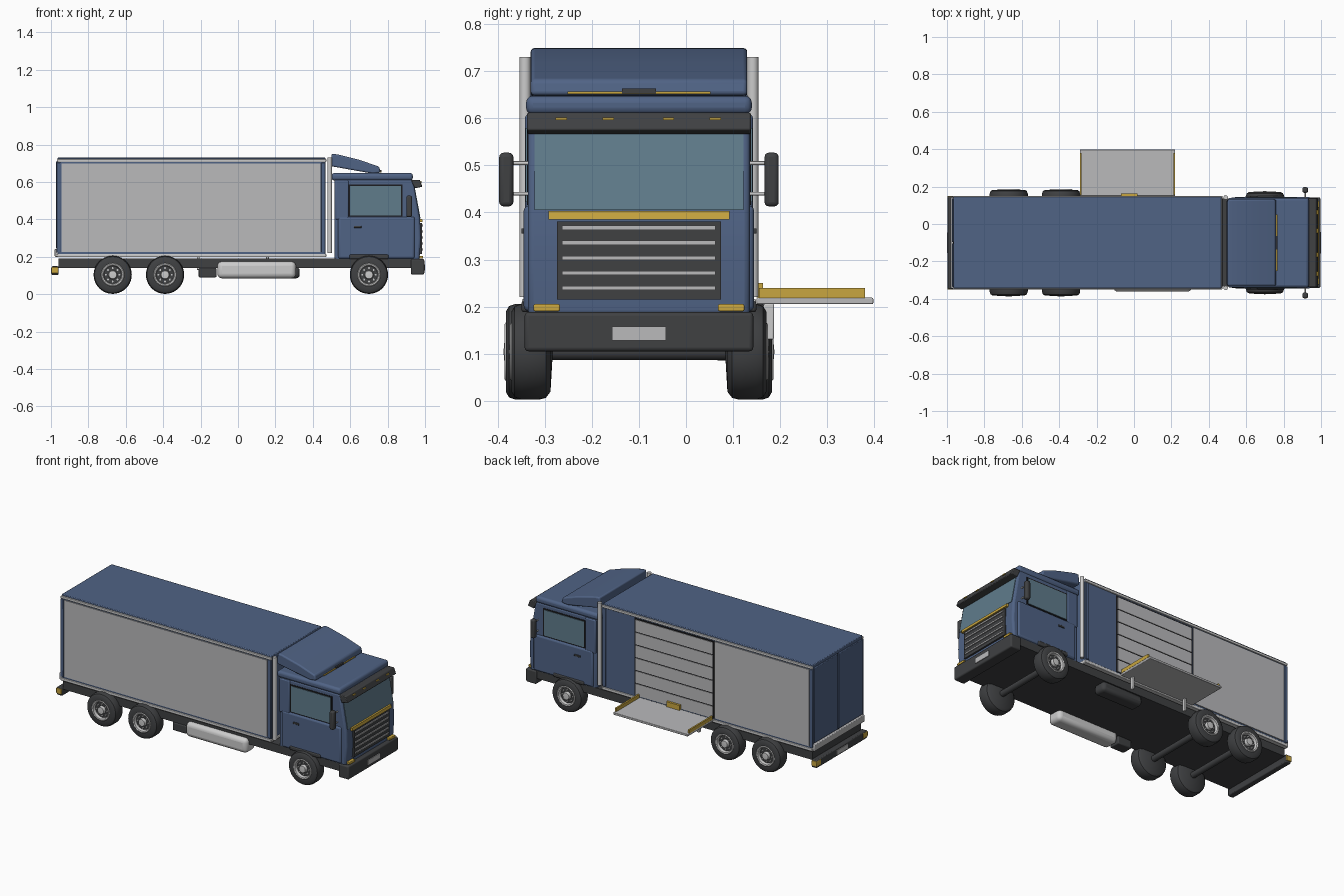
import bpy, bmesh, math

if "Cube" in bpy.data.objects:
    bpy.data.objects.remove(bpy.data.objects["Cube"], do_unlink=True)


def material(name, r, g, b):
    m = bpy.data.materials.new(name)
    m.use_nodes = True
    m.diffuse_color = (r, g, b, 1)
    bsdf = next(n for n in m.node_tree.nodes if n.type == 'BSDF_PRINCIPLED')
    bsdf.inputs["Base Color"].default_value = (r, g, b, 1)
    return m


BLUE = material("blue_paint", .08, .125, .235)
GREY = material("panel_grey", .49, .49, .5)
METAL = material("pale_metal", .6, .6, .6)
DARK = material("dark_plastic", .05, .052, .055)
BLACK = material("black_seam", .012, .012, .014)
GLASS = material("tinted_glass", .115, .2, .26)
YELLOW = material("amber", .58, .38, .05)

YC = -.1  # centre plane of the vehicle
SIDES = (("right", -1), ("left", 1))


def finish(name, bm, mats, bevel=0, seg=2):
    bmesh.ops.recalc_face_normals(bm, faces=bm.faces)
    me = bpy.data.meshes.new(name)
    bm.to_mesh(me)
    bm.free()
    for m in mats:
        me.materials.append(m)
    ob = bpy.data.objects.new(name, me)
    bpy.context.collection.objects.link(ob)
    if bevel:
        mod = ob.modifiers.new("bevel", 'BEVEL')
        mod.width, mod.segments = bevel, seg
    bpy.ops.object.select_all(action='DESELECT')
    bpy.context.view_layer.objects.active = ob
    ob.select_set(True)
    bpy.ops.object.shade_smooth_by_angle(angle=math.radians(35))
    return ob


def prism(name, pts, y0, y1, mat, bevel=0, seg=2):
    """Side profile (x, z) extruded across y."""
    bm = bmesh.new()
    a = [bm.verts.new((x, y0, z)) for x, z in pts]
    b = [bm.verts.new((x, y1, z)) for x, z in pts]
    bm.faces.new(a)
    bm.faces.new(b)
    for i in range(len(pts)):
        j = (i + 1) % len(pts)
        bm.faces.new((a[i], a[j], b[j], b[i]))
    return finish(name, bm, [mat], bevel, seg)


def box(name, x0, x1, y0, y1, z0, z1, mat, bevel=0, seg=2):
    return prism(name, [(x0, z0), (x1, z0), (x1, z1), (x0, z1)], y0, y1, mat, bevel, seg)


def side_box(name, s, x0, x1, o0, o1, z0, z1, mat, bevel=0, seg=2):
    """Box placed by its distance from the centre plane."""
    return box(name, x0, x1, YC + s * o0, YC + s * o1, z0, z1, mat, bevel, seg)


def wide_box(name, x0, x1, half, z0, z1, mat, bevel=0, seg=2):
    return box(name, x0, x1, YC - half, YC + half, z0, z1, mat, bevel, seg)


def rod(name, x, y, z, r, depth, axis, mat):
    bm = bmesh.new()
    bmesh.ops.create_cone(bm, cap_ends=True, segments=16, radius1=r, radius2=r, depth=depth)
    ob = finish(name, bm, [mat])
    ob.location = (x, y, z)
    ob.rotation_euler = {'x': (0, math.pi / 2, 0), 'y': (math.pi / 2, 0, 0), 'z': (0, 0, 0)}[axis]
    return ob


# Wheels: lathe profile of radius, offset, material of the following band
TYRE = [(0, .195, 0), (.085, .2, 0), (.098, .21, 0), (.102, .225, 0), (.102, .262, 0),
        (.097, .276, 0), (.085, .283, 0), (.062, .283, 1), (.058, .286, 1), (.051, .284, 1),
        (.047, .268, 0), (.024, .268, 1), (.021, .286, 1), (0, .288, 1)]


def wheel(name, x, s, inset):
    bm = bmesh.new()
    n = 40
    rings = []
    for r, o, m in TYRE:
        y = YC + s * (o - inset)
        rings.append([bm.verts.new((x + r * math.cos(2 * math.pi * i / n), y,
                                    .104 + r * math.sin(2 * math.pi * i / n)))
                      for i in range(n if r else 1)])
    for k in range(len(rings) - 1):
        a, b = rings[k], rings[k + 1]
        for i in range(n):
            j = (i + 1) % n
            loop = [a[i % len(a)], a[j % len(a)], b[j % len(b)], b[i % len(b)]]
            bm.faces.new(list(dict.fromkeys(loop))).material_index = TYRE[k][2]
    finish(name, bm, [DARK, METAL])
    for i in range(8):
        t = math.pi * i / 4
        rod(name + "_bolt", x + .036 * math.cos(t), YC + s * (.27 - inset),
            .104 + .036 * math.sin(t), .005, .012, 'y', METAL)


for side, s in SIDES:
    for label, x, inset in (("front", .7, .012), ("middle", -.39, 0), ("rear", -.67, 0)):
        wheel(f"{label}_{side}_wheel", x, s, inset)

# Chassis and underside equipment
wide_box("chassis", -.96, .95, .235, .14, .19, DARK)
for label, x in (("front", .7), ("middle", -.39), ("rear", -.67)):
    rod(label + "_axle", x, YC, .104, .018, .42, 'y', DARK)
side_box("fuel_tank", -1, -.11, .31, .165, .262, .085, .175, METAL, .025, 4)
side_box("battery_box", -1, -.21, -.115, .17, .24, .09, .14, DARK, .006)
side_box("air_tank", 1, .05, .33, .15, .235, .085, .145, DARK, .02, 3)

# Cargo box
wide_box("cargo_box", -.965, .468, .244, .2, .73, BLUE, .004)
wide_box("cargo_floor_rail", -.968, .472, .249, .198, .216, METAL, .003)
for side, s in SIDES:
    side_box(side + "_roof_rail", s, -.968, .472, .24, .251, .706, .722, METAL, .003)
    for label, x in (("rear", -.96), ("front", .455)):
        side_box(f"{label}_{side}_post", s, x - .01, x + .012, .24, .25, .222, .704, BLUE, .003)
side_box("right_side_panel", -1, -.945, .442, .24, .249, .226, .7, GREY)
side_box("left_rear_panel", 1, -.945, -.3, .24, .249, .226, .7, GREY)

# Roller shutter and folding platform
side_box("shutter_recess", 1, -.295, .25, .24, .247, .222, .7, BLACK)
slats = 6
step = .474 / slats
for i in range(slats):
    z = .224 + i * step
    side_box("shutter_slat", 1, -.285, .24, .24, .25, z, z + step - .006, GREY)
box("platform", -.29, .22, .15, .398, .205, .219, GREY, .003)
for x in (-.29, .21):
    box("platform_edge", x, x + .01, .155, .38, .218, .24, YELLOW)
box("platform_latch", -.07, .02, .15, .164, .219, .25, YELLOW)
for x in (-.22, .15):
    box("platform_support", x, x + .015, .165, .187, .13, .206, METAL, .003)

# Rear doors, sill and rear bumper
for side, s in SIDES:
    side_box(side + "_rear_door", s, -.973, -.96, .003, .236, .246, .71, BLUE, .003)
    side_box(side + "_tail_lamp", s, -.998, -.962, .205, .251, .112, .145, YELLOW, .003)
wide_box("rear_door_gap", -.968, -.96, .01, .24, .71, BLACK)
wide_box("rear_sill", -.98, -.96, .245, .2, .242, GREY, .004)
wide_box("rear_bumper", -.996, -.96, .247, .102, .15, DARK, .005)
wide_box("rear_plate", -1.0, -.99, .055, .112, .14, GREY)

# Pipes between cab and cargo box
for side, s in SIDES:
    rod(side + "_corner_pipe", .49, YC + s * .242, .475, .012, .51, 'z', METAL)

# Cab shell with sloping windscreen
prism("cab", [(.515, .18), (.97, .18), (.978, .3), (.973, .4), (.935, .615), (.515, .615)],
      YC - .236, YC + .236, BLUE, .012, 3)
wide_box("cab_roof", .5, .935, .24, .608, .648, BLUE, .015, 3)


def front_x(z):
    return .973 - (z - .4) * .186


def front_plate(name, half, z0, z1, mat, out):
    prism(name, [(front_x(z0) - .02, z0), (front_x(z0) + out, z0),
                 (front_x(z1) + out, z1), (front_x(z1) - .02, z1)],
          YC - half, YC + half, mat)


front_plate("windscreen", .222, .405, .572, GLASS, .004)
prism("sun_visor", [(.925, .612), (.972, .612), (.986, .575), (.945, .566)],
      YC - .238, YC + .238, DARK, .004)
for y in (-.265, -.165, -.037, .062):
    box("visor_lamp", .965, .983, y - .012, y + .012, .597, .602, YELLOW)

# Roof deflector
prism("roof_deflector", [(.495, .685), (.5, .75), (.53, .748), (.65, .718), (.755, .682),
                         (.762, .65), (.72, .645)], YC - .23, YC + .23, BLUE, .008, 3)
wide_box("deflector_strip", .75, .766, .152, .652, .657, YELLOW)
wide_box("deflector_badge_block", .752, .768, .036, .653, .664, DARK)

# Doors, side windows, handles and mirrors
for side, s in SIDES:
    side_box(side + "_door", s, .535, .945, .22, .245, .19, .415, BLUE, .012, 3)
    side_box(side + "_rear_pillar", s, .52, .592, .22, .242, .4, .608, BLUE, .006)
    side_box(side + "_window_seal", s, .592, .88, .22, .238, .416, .588, BLACK)
    side_box(side + "_side_window", s, .6, .872, .22, .241, .422, .58, GLASS)
    side_box(side + "_door_handle", s, .62, .66, .24, .25, .355, .366, DARK, .002)
    side_box(side + "_wheel_arch", s, .595, .805, .2, .25, .188, .212, DARK, .006)
    side_box(side + "_mirror", s, .9, .93, .267, .297, .413, .527, DARK, .009, 3)
    for z in (.44, .505):
        rod(side + "_mirror_arm", .915, YC + s * .25, z, .004, .05, 'y', METAL)

# Front grille and trim
front_plate("grille_trim", .192, .385, .403, YELLOW, .012)
box("grille", .96, .983, YC - .174, YC + .174, .215, .381, DARK)
for i in range(5):
    z = .235 + i * .032
    wide_box("grille_bar", .975, .989, .163, z, z + .009, GREY)
wide_box("front_bumper", .925, .996, .243, .105, .188, DARK, .008, 3)
wide_box("front_plate", .99, 1.0, .057, .128, .158, GREY)
for side, s in SIDES:
    side_box(side + "_indicator", s, .94, .99, .168, .224, .19, .205, YELLOW, .003)
